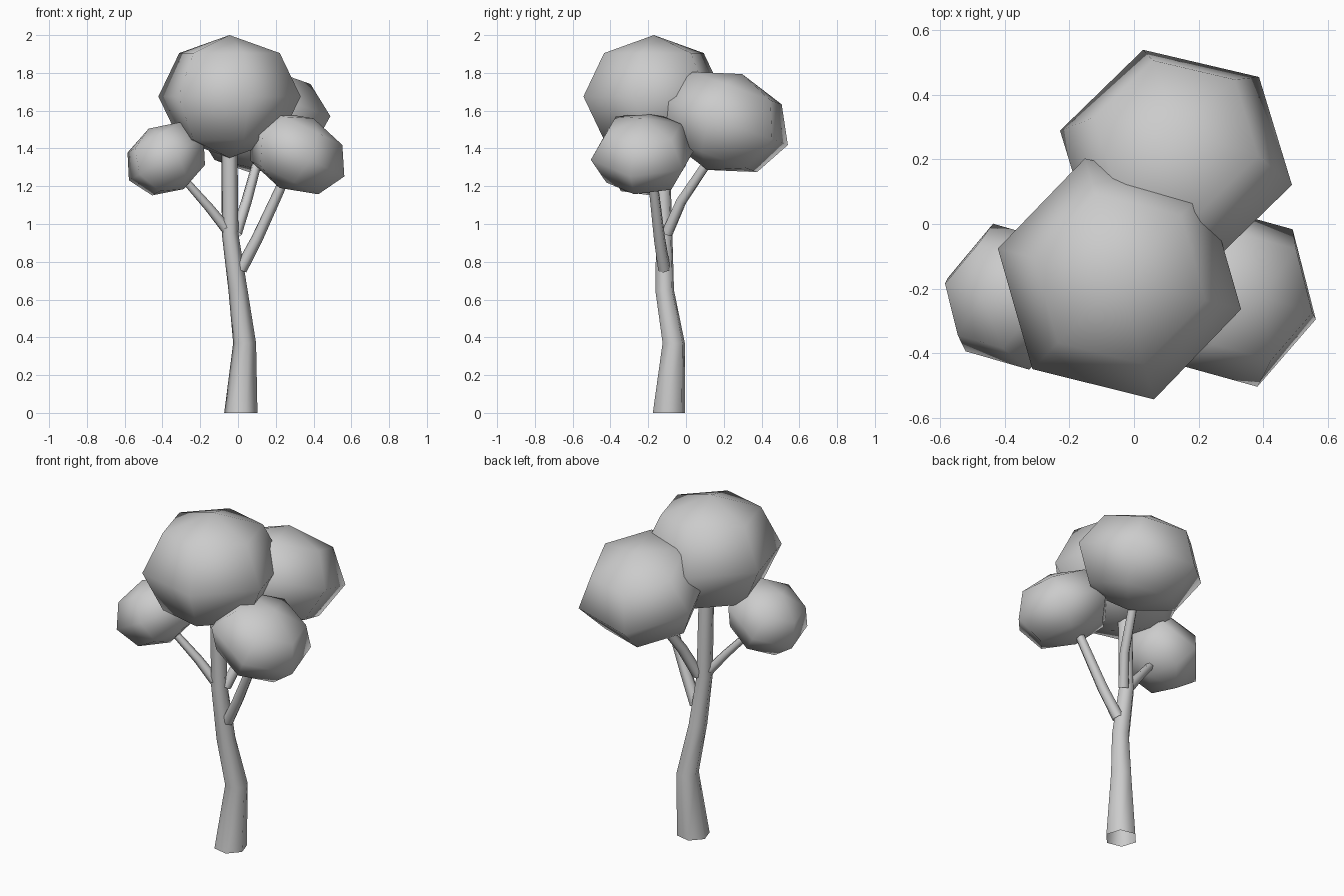
import bpy, bmesh
from math import cos, sin, pi, radians
from mathutils import Vector, Matrix

if "Cube" in bpy.data.objects:
    bpy.data.objects.remove(bpy.data.objects["Cube"])

SIDES = 6


def finish(name, bm):
    bmesh.ops.recalc_face_normals(bm, faces=bm.faces)
    mesh = bpy.data.meshes.new(name)
    bm.to_mesh(mesh)
    bm.free()
    obj = bpy.data.objects.new(name, mesh)
    bpy.context.collection.objects.link(obj)
    return obj


def limb(name, path, upright=False):
    """Open tapered six-sided tube along (x, y, z, radius) points."""
    bm = bmesh.new()
    pts = [Vector(p[:3]) for p in path]
    rings = []
    for i, p in enumerate(pts):
        tangent = pts[min(i + 1, len(pts) - 1)] - pts[max(i - 1, 0)]
        axis = Vector((0, 0, 1)) if upright else tangent.normalized()
        turn = Vector((0, 0, 1)).rotation_difference(axis)
        ring = []
        for k in range(SIDES):
            a = 2 * pi * k / SIDES + radians(-12)
            ring.append(bm.verts.new(p + turn @ (Vector((cos(a), sin(a), 0)) * path[i][3])))
        rings.append(ring)
    for lo, hi in zip(rings, rings[1:]):
        for k in range(SIDES):
            n = (k + 1) % SIDES
            bm.faces.new((lo[k], lo[n], hi[n], hi[k])).smooth = True
    return finish(name, bm)


def foliage(name, center, radius, height, tilt_x=0, tilt_y=0):
    """Coarse flattened sphere leaning away from the trunk."""
    bm = bmesh.new()
    bmesh.ops.create_uvsphere(bm, u_segments=SIDES, v_segments=4, radius=1)
    bm.transform(Matrix.Translation(center)
                 @ Matrix.Rotation(radians(tilt_y), 4, 'Y')
                 @ Matrix.Rotation(radians(tilt_x), 4, 'X')
                 @ Matrix.Diagonal((radius, radius, height, 1))
                 @ Matrix.Rotation(radians(16), 4, 'Z'))
    for f in bm.faces:
        f.smooth = True
    return finish(name, bm)


# Trunk
limb("trunk", [(0.015, -0.09, 0, 0.09), (0.035, -0.065, 0.37, 0.062),
               (0.0, -0.113, 0.65, 0.052), (-0.042, -0.115, 0.95, 0.045),
               (-0.045, -0.13, 1.5, 0.042)], upright=True)

# Branches
limb("right_branch", [(0.015, -0.115, 0.76, 0.034), (0.1, -0.14, 0.92, 0.031),
                      (0.22, -0.17, 1.18, 0.027), (0.27, -0.19, 1.3, 0.024)])
limb("left_branch", [(-0.05, -0.12, 0.96, 0.03), (-0.155, -0.15, 1.09, 0.025),
                     (-0.27, -0.19, 1.22, 0.021), (-0.33, -0.21, 1.29, 0.018)])
limb("back_branch", [(-0.01, -0.1, 0.95, 0.032), (0.045, -0.025, 1.12, 0.029),
                     (0.1, 0.11, 1.32, 0.026), (0.12, 0.15, 1.41, 0.023)])

# Foliage
foliage("main_foliage", (-0.045, -0.17, 1.675), 0.388, 0.325)
foliage("back_foliage", (0.13, 0.205, 1.54), 0.37, 0.27, tilt_x=-20)
foliage("right_foliage", (0.31, -0.225, 1.375), 0.29, 0.205, tilt_y=26)
foliage("left_foliage", (-0.38, -0.225, 1.345), 0.235, 0.185, tilt_y=-30)
